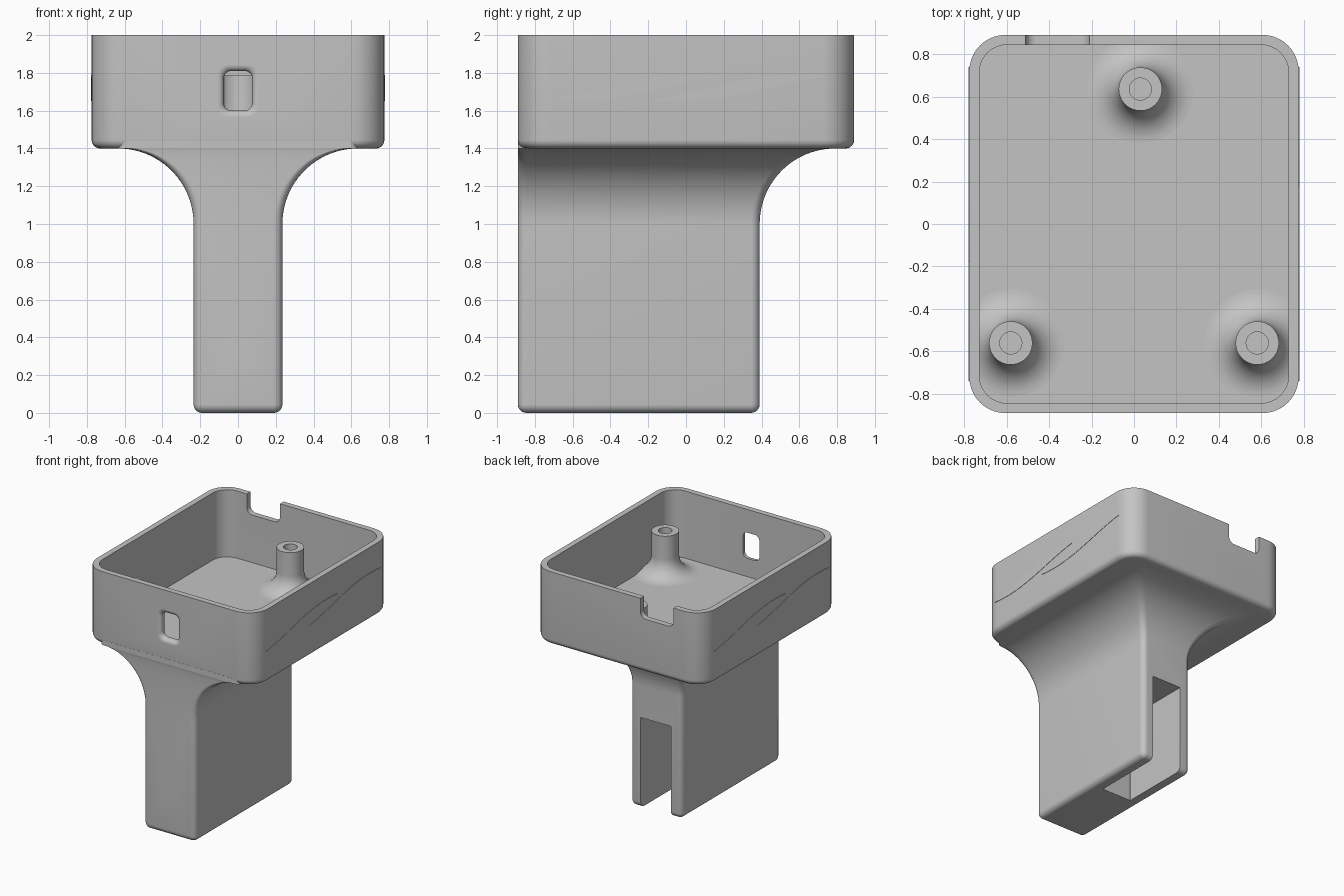
import bpy, bmesh
from math import sin, cos, pi, sqrt
from mathutils import Vector, Matrix

cube = bpy.data.objects.get("Cube")
if cube:
    bpy.data.objects.remove(cube)

grey = bpy.data.materials.new("matte grey")
grey.use_nodes = True
grey.diffuse_color = (0.55, 0.55, 0.55, 1)
grey.node_tree.nodes["Principled BSDF"].inputs["Base Color"].default_value = (0.55, 0.55, 0.55, 1)

FRONT = -0.89
FLOOR = 1.45
TURN = Matrix.Rotation(pi / 2, 4, 'X')   # local z becomes -y


def add_object(name, bm, matrix=None):
    if matrix:
        bm.transform(matrix)
    bmesh.ops.recalc_face_normals(bm, faces=bm.faces)
    mesh = bpy.data.meshes.new(name)
    bm.to_mesh(mesh)
    bm.free()
    mesh.materials.append(grey)
    ob = bpy.data.objects.new(name, mesh)
    bpy.context.collection.objects.link(ob)
    return ob


def rounded_rect(x0, x1, y0, y1, r, z, steps=10):
    corners = [(x1 - r, y1 - r), (x0 + r, y1 - r), (x0 + r, y0 + r), (x1 - r, y0 + r)]
    pts = []
    for i, (cx, cy) in enumerate(corners):
        for s in range(steps + 1):
            a = (i + s / steps) * pi / 2
            pts.append(Vector((cx + r * cos(a), cy + r * sin(a), z)))
    return pts


def loft(name, rings, matrix=None):
    bm = bmesh.new()
    loops = [[bm.verts.new(p) for p in ring] for ring in rings]
    n = len(loops[0])
    for a, b in zip(loops, loops[1:]):
        for i in range(n):
            j = (i + 1) % n
            bm.faces.new((a[i], a[j], b[j], b[i]))
    bm.faces.new(loops[0][::-1])
    bm.faces.new(loops[-1])
    return add_object(name, bm, matrix)


def cylinder(name, start, end, r):
    start, end = Vector(start), Vector(end)
    d = end - start
    bm = bmesh.new()
    bmesh.ops.create_cone(bm, cap_ends=True, segments=48, radius1=r, radius2=r, depth=d.length)
    turn = Vector((0, 0, 1)).rotation_difference(d).to_matrix().to_4x4()
    return add_object(name, bm, Matrix.Translation((start + end) / 2) @ turn)


def cut(target, cutters):
    for c in cutters:
        mod = target.modifiers.new(c.name, 'BOOLEAN')
        mod.operation = 'DIFFERENCE'
        mod.solver = 'EXACT'
        mod.object = c
    bpy.context.view_layer.update()
    deps = bpy.context.evaluated_depsgraph_get()
    mesh = bpy.data.meshes.new_from_object(target.evaluated_get(deps))
    target.modifiers.clear()
    target.data = mesh
    for c in cutters:
        bpy.data.objects.remove(c)


def smooth(ob):
    bpy.ops.object.select_all(action='DESELECT')
    ob.select_set(True)
    bpy.context.view_layer.objects.active = ob
    bpy.ops.object.shade_smooth_by_angle(angle=pi / 6)


# Tray: rounded box with filleted bottom edge
fillet = 0.045
rings = []
for s in range(7):
    a = s / 6 * pi / 2
    d = fillet * (1 - sin(a))
    rings.append(rounded_rect(-0.775 + d, 0.775 - d, FRONT + d, 0.89 - d, 0.17 - d,
                              1.4 + fillet * (1 - cos(a))))
rings.append(rounded_rect(-0.775, 0.775, FRONT, 0.89, 0.17, 2))
tray = loft("tray", rings)

cavity = loft("cavity", [rounded_rect(-0.728, 0.728, -0.843, 0.843, 0.13, z) for z in (FLOOR, 2.2)])

# Front window with a flared outer rim
rings = [rounded_rect(-0.075, 0.075, 1.6, 1.81, 0.04, 0.7)]
for s in range(6):
    a = s / 5 * pi / 2
    d = 0.03 * (1 - cos(a))
    rings.append(rounded_rect(-0.075 - d, 0.075 + d, 1.6 - d, 1.81 + d, 0.04 + d / 2, 0.86 + 0.03 * sin(a)))
rings.append(rounded_rect(-0.105, 0.105, 1.57, 1.84, 0.055, 1))
window = loft("window", rings, TURN)

# Rim notch in the back wall
notch = loft("notch", [rounded_rect(-0.51, -0.21, 1.84, 2.3, 0.05, z) for z in (-1, -0.8)], TURN)
cut(tray, [cavity, window, notch])
smooth(tray)

# Stem: flares into the tray on both sides and at the back, flush at the front
rings = []
for s in range(7):
    a = s / 6 * pi / 2
    d = 0.045 * (1 - sin(a))
    rings.append(rounded_rect(-0.235 + d, 0.235 - d, FRONT + d, 0.39 - d, 0.046 - d,
                              0.045 * (1 - cos(a))))
for s in range(25):
    a = s / 24 * pi / 2
    d = 0.4 * (1 - cos(a))
    rings.append(rounded_rect(-0.235 - d, 0.235 + d, FRONT, 0.39 + d, 0.046, 1 + 0.4 * sin(a)))
rings.append(rounded_rect(-0.635, 0.635, FRONT, 0.79, 0.046, 1.44))
stem = loft("stem", rings)

# Slot open to the back and below, and the sloping bore from the front
slot = loft("slot", [rounded_rect(-0.137, 0.137, -0.21, 1.2, 0.002, z, 1) for z in (-0.2, 0.74)])
slope = Vector((0, 0.67, -0.25))
mouth = Vector((0, FRONT, 0.38))
bore = cylinder("bore", mouth - slope * 0.3, mouth + slope * 1.2, 0.056)
cut(stem, [slot, bore])
smooth(stem)


# Screw posts: turned profile with a wide fillet at the floor
def screw_post(name, px, py, segments=64):
    profile = [(0.0, 1.5), (0.052, 1.5), (0.052, 1.79), (0.102, 1.79)]
    for s in range(13):
        a = s / 12 * pi / 2
        profile.append((0.102 + 0.15 * (1 - cos(a)), FLOOR + 0.15 * (1 - sin(a))))
    profile.append((0.252, FLOOR - 0.01))
    bm = bmesh.new()
    verts = [bm.verts.new((r, 0, z)) for r, z in profile]
    edges = [bm.edges.new(p) for p in zip(verts, verts[1:])]
    bmesh.ops.spin(bm, geom=verts + edges, cent=(0, 0, 0), axis=(0, 0, 1),
                   angle=2 * pi, steps=segments, use_duplicate=False)
    bmesh.ops.remove_doubles(bm, verts=bm.verts, dist=0.0005)
    # Keep the fillet within the tray walls
    for v in bm.verts:
        v.co.x = max(-0.75, min(0.75, v.co.x + px))
        v.co.y = max(-0.86, min(0.86, v.co.y + py))
    smooth(add_object(name, bm))


screw_post("back_screw_post", 0.03, 0.635)
screw_post("front_left_screw_post", 0.58, -0.56)
screw_post("front_right_screw_post", -0.58, -0.56)


# Wave ornaments: thin tapered ribbons on both tray sides
def wave(name, y_start, side_turn):
    bm = bmesh.new()
    steps = 24
    rows = []
    for s in range(steps + 1):
        t = s / steps
        y = y_start + 0.92 * t
        mid = 1.72 - 0.06 * cos(pi * t)
        half = 0.001 + 0.034 * sin(pi * t)
        rows.append([bm.verts.new((0.778, y, mid + k * half)) for k in (-1, 1)])
    for a, b in zip(rows, rows[1:]):
        bm.faces.new((a[0], b[0], b[1], a[1]))
    out = bmesh.ops.extrude_face_region(bm, geom=bm.faces[:])
    for v in out["geom"]:
        if isinstance(v, bmesh.types.BMVert):
            v.co.x -= 0.006
    add_object(name, bm, Matrix.Rotation(side_turn, 4, 'Z'))


for side, turn in (("left", 0), ("right", pi)):
    wave(side + "_front_wave", -0.74, turn)
    wave(side + "_back_wave", -0.18, turn)
